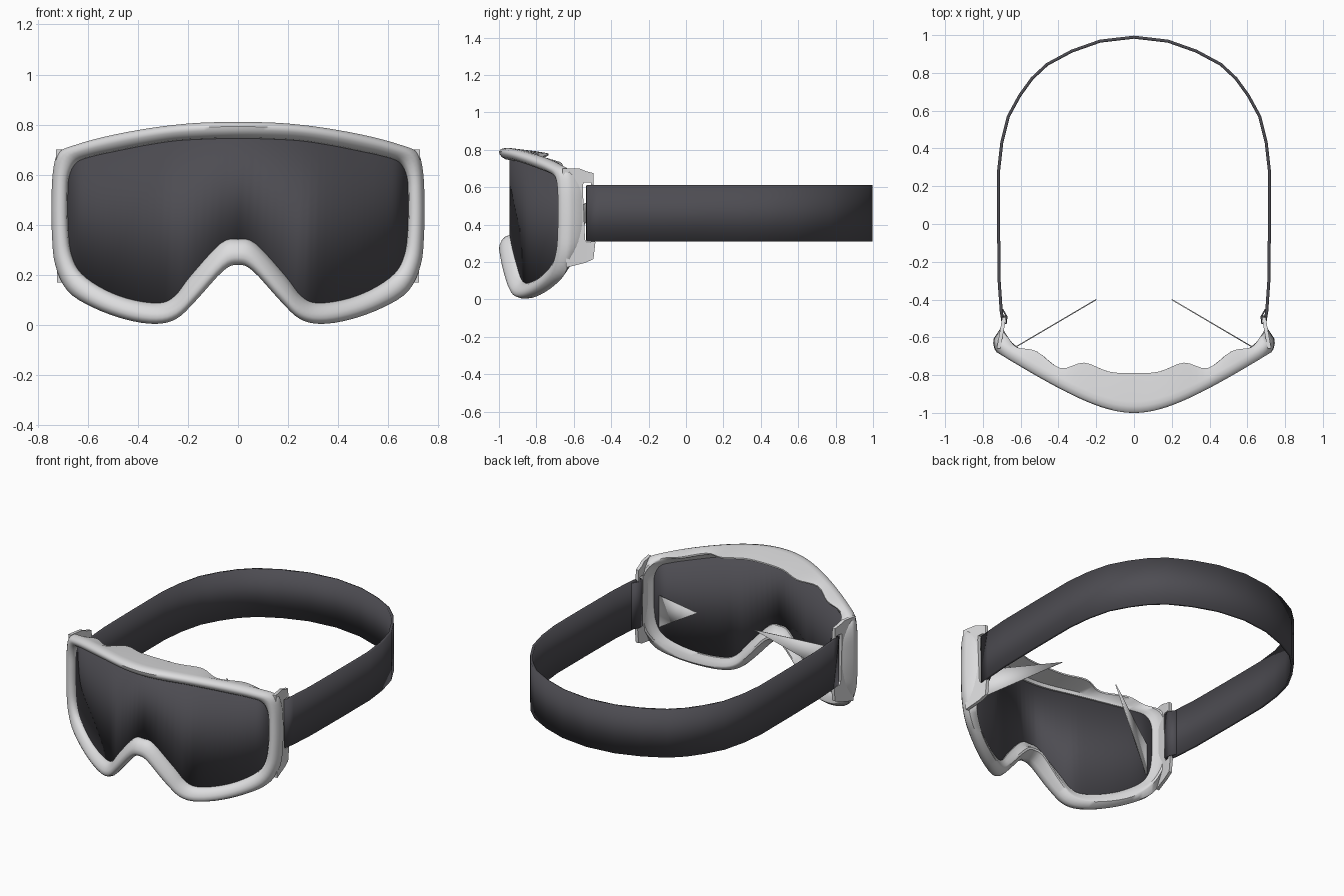
import bpy, bmesh, math
from mathutils import Vector

if "Cube" in bpy.data.objects:
    bpy.data.objects.remove(bpy.data.objects["Cube"])


def material(name, rgb):
    m = bpy.data.materials.new(name)
    m.diffuse_color = (*rgb, 1)
    m.use_nodes = True
    m.node_tree.nodes["Principled BSDF"].inputs["Base Color"].default_value = m.diffuse_color
    return m


WHITE = material("pale_grey_plastic", (0.72, 0.72, 0.73))
DARK = material("charcoal", (0.075, 0.073, 0.085))


def make(name, verts, faces, mat, angle=40, thick=0):
    mesh = bpy.data.meshes.new(name)
    mesh.from_pydata([tuple(v) for v in verts], [], faces)
    mesh.materials.append(mat)
    bm = bmesh.new()
    bm.from_mesh(mesh)
    bmesh.ops.remove_doubles(bm, verts=bm.verts, dist=0.0005)
    bmesh.ops.recalc_face_normals(bm, faces=bm.faces)
    bm.to_mesh(mesh)
    bm.free()
    ob = bpy.data.objects.new(name, mesh)
    bpy.context.collection.objects.link(ob)
    if thick:
        mod = ob.modifiers.new("thickness", 'SOLIDIFY')
        mod.thickness, mod.offset = thick, 0
    bpy.ops.object.select_all(action='DESELECT')
    ob.select_set(True)
    bpy.context.view_layer.objects.active = ob
    bpy.ops.object.shade_smooth_by_angle(angle=math.radians(angle))
    return ob


def front_y(x):
    # wrap of the goggle face around the head
    return -1 + 0.66 * (math.sqrt(x * x + 0.09) - 0.3)


# Half outline: outer x, outer z, inner x, inner z, flange depth, flange inset
HALF = [
    (0, .81, 0, .745, .21, .3), (.14, .808, .13, .742, .20, .3),
    (.27, .797, .25, .735, .20, .3), (.40, .778, .37, .717, .11, .3),
    (.53, .752, .49, .693, .13, .3), (.64, .722, .585, .672, .09, .3),
    (.715, .69, .645, .648, .12, .5), (.738, .62, .675, .59, .14, .6),
    (.745, .5, .68, .5, .14, .6), (.743, .36, .678, .38, .14, .6),
    (.73, .24, .665, .28, .13, .6), (.68, .135, .625, .205, .10, .5),
    (.58, .07, .53, .14, .09, .3), (.45, .022, .42, .10, .09, .3),
    (.33, .004, .31, .088, .09, .3), (.245, .025, .25, .118, .09, .3),
    (.17, .095, .19, .195, .10, .3), (.06, .215, .07, .325, .12, .3),
    (0, .24, 0, .342, .12, .3)]


def flip(p):
    return (-p[0], p[1], -p[2], *p[3:])


ring = HALF + [flip(p) for p in HALF[-2:0:-1]]


def smooth_ring(pts, steps):
    # Catmull-Rom through a closed loop
    out, n = [], len(pts)
    for i in range(n):
        a, b, c, d = (pts[(i + k) % n] for k in (-1, 0, 1, 2))
        for s in range(steps):
            t = s / steps
            out.append([0.5 * (2 * q + (r - p) * t + (2 * p - 5 * q + 4 * r - w) * t * t
                               + (3 * q - p - 3 * r + w) * t ** 3)
                        for p, q, r, w in zip(a, b, c, d)])
    return out


# Frame: rounded rim section swept round the outline, with a rear flange
loop = smooth_ring(ring, 4)
verts, faces = [], []
for ox, oz, ix, iz, depth, inset in loop:
    section = [(0, .055), (.06, .035), (.25, .015), (.5, .003), (.72, 0), (.9, .01),
               (1, .035), (.98, .06), (1 - inset, depth), (.86 - inset, depth),
               (.3, .08), (.03, .07)]
    for t, dy in section:
        x, z = ix + (ox - ix) * t, iz + (oz - iz) * t
        verts.append((x, front_y(x) + dy, z))
n, m = len(loop), 12
for i in range(n):
    for j in range(m):
        a, b = i * m, ((i + 1) % n) * m
        faces.append((a + j, a + (j + 1) % m, b + (j + 1) % m, b + j))
make("goggle_frame", verts, faces, WHITE, 50)

# Lens: curved sheet of vertical strips between the inner top and bottom edges
top = [(p[2], p[3]) for p in loop[:33]]
low = [(p[2], p[3]) for p in loop[32:73]][::-1]


def height(edge, x):
    for (x0, z0), (x1, z1) in zip(edge, edge[1:]):
        if x0 <= x <= x1 and x1 > x0:
            return z0 + (z1 - z0) * (x - x0) / (x1 - x0)
    return edge[-1][1]


xs = [0.68 * math.sin(math.pi / 2 * k / 32) for k in range(-32, 33)]
verts, faces = [], []
for x in xs:
    y = front_y(x) + 0.058
    verts += [(x, y, height(low, abs(x)) - 0.003), (x, y, height(top, abs(x)) + 0.003)]
for k in range(len(xs) - 1):
    faces.append((2 * k, 2 * k + 2, 2 * k + 3, 2 * k + 1))
make("lens", verts, faces, DARK, 40, 0.006)

# Strap: band round the back of the head
path = [(.692, -.53), (.703, -.46), (.714, -.3), (.717, 0), (.717, .28), (.70, .43),
        (.665, .57), (.605, .68), (.54, .77), (.46, .845), (.33, .915), (.18, .968), (0, .989)]
path += [(-x, y) for x, y in path[-2::-1]]
verts, faces = [], []
for x, y in path:
    verts += [(x, y, .31), (x, y, .612)]
for k in range(len(path) - 1):
    faces.append((2 * k, 2 * k + 2, 2 * k + 3, 2 * k + 1))
make("strap", verts, faces, DARK, 40, 0.016)

# Strap lugs: slotted side plates, in (y, z)
outer = [(-.66, .70), (-.57, .70), (-.535, .685), (-.495, .675),
         (-.485, .30), (-.495, .215), (-.54, .195), (-.64, .17)]
inner = [(-.552, .60), (-.548, .625), (-.53, .625), (-.508, .625),
         (-.505, .31), (-.515, .305), (-.53, .305), (-.54, .32)]


def lug_x(y):
    return 0.688 + max(0, -0.5 - y) * 0.18


for side, label in ((1, "right"), (-1, "left")):
    verts, faces = [], []
    for pts in (outer, inner):
        for dx in (-.010, .010):
            verts += [(side * (lug_x(y) + dx), y, z) for y, z in pts]
    for k in range(8):
        q = (k + 1) % 8
        faces += [(k, q, 16 + q, 16 + k), (8 + k, 8 + q, 24 + q, 24 + k),
                  (k, q, 8 + q, 8 + k), (16 + k, 16 + q, 24 + q, 24 + k)]
    make(label + "_strap_lug", verts, faces, WHITE, 30)

    # Strap end folded round the lug bar
    fold = [(.692, -.53), (.676, -.525), (.674, -.49), (.697, -.45)]
    verts = [(side * x, y, z) for x, y in fold for z in (.315, .607)]
    faces = [(2 * k, 2 * k + 2, 2 * k + 3, 2 * k + 1) for k in range(3)]
    make(label + "_strap_fold", verts, faces, DARK, 40, 0.008)

    # Inner pointed flap behind the lens
    verts = [(side * x, y, z) for x, y, z in
             ((.65, -.665, .26), (.65, -.665, .46), (.2, -.4, .57))]
    make(label + "_inner_flap", verts, [(0, 1, 2)], WHITE, 30, 0.006)
